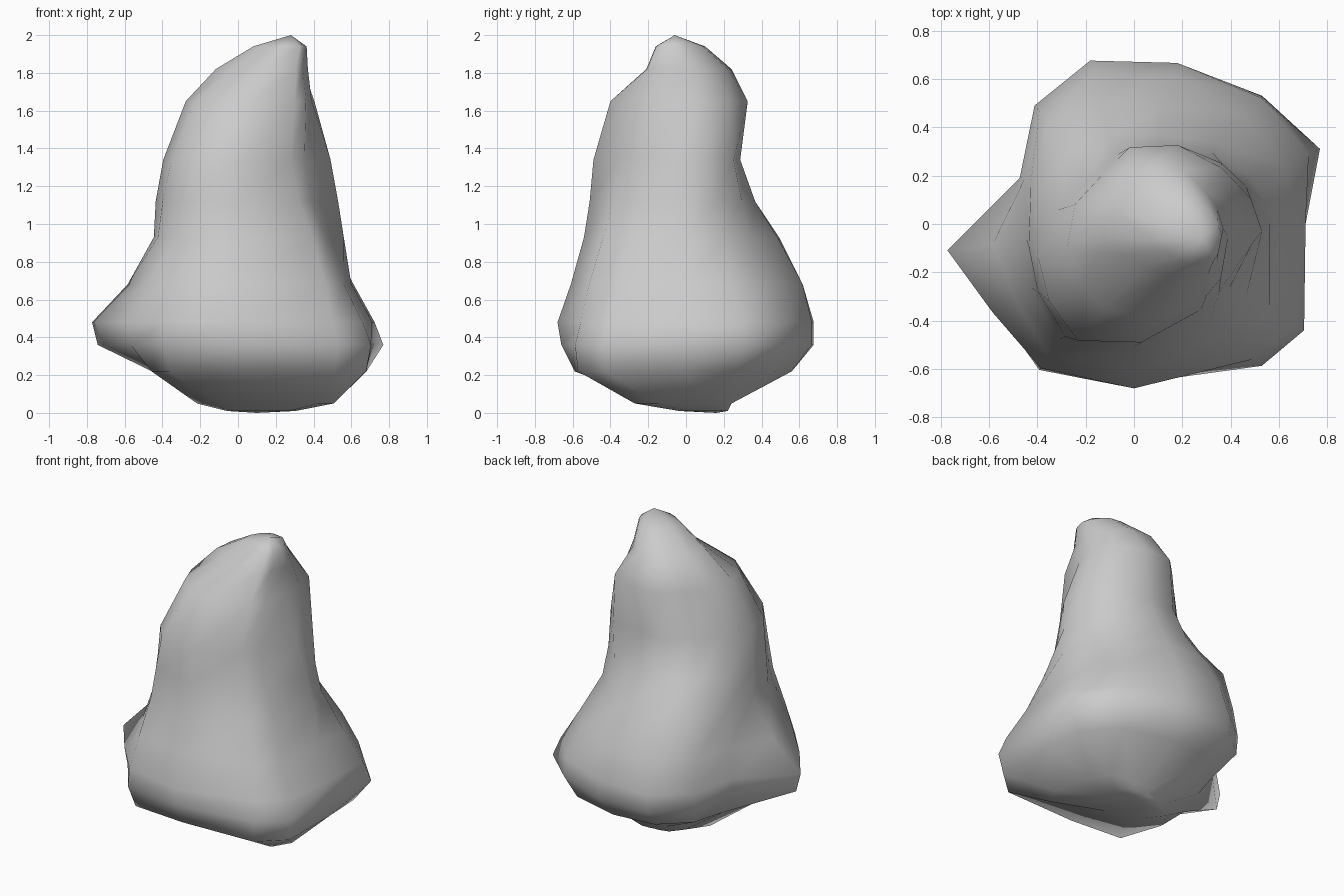
import bpy
import bmesh
from math import radians, cos, sin
from mathutils import Vector

# Remove the default cube only
default_cube = bpy.data.objects.get("Cube")
if default_cube:
    bpy.data.objects.remove(default_cube, do_unlink=True)


def make_material(name, colour):
    material = bpy.data.materials.new(name)
    material.use_nodes = True
    material.diffuse_color = colour
    material.node_tree.nodes["Principled BSDF"].inputs["Base Color"].default_value = colour
    return material


# Bearings of the boulder's corners and faces, in degrees from +x
BEARINGS = (0, 22, 45, 75, 105, 130, 158, 188, 212, 237, 270, 312, 328)

# Centre of each cross-section, from the underside to the shoulder
CENTRES = (
    (.1, .1, .05), (0, 0, .22), (0, 0, .36), (0, 0, .48), (0, 0, .68),
    (0, 0, .93), (0, -.03, 1.12), (.03, -.08, 1.34), (.08, -.05, 1.65),
    (.14, -.02, 1.82),
)

# Radius of each cross-section along the bearings, in hundredths
SECTIONS = (
    (33, 27, 20, 14, 13, 16, 24, 32, 28, 25, 24, 50, 48),
    (68, 72, 67, 58, 55, 49, 41, 46, 54, 67, 59, 77, 80),
    (71, 83, 75, 69, 70, 63, 50, 75, 67, 72, 66, 79, 83),
    (71, 78, 74, 69, 70, 64, 51, 78, 69, 71, 68, 75, 78),
    (60, 66, 64, 64, 64, 61, 49, 59, 58, 65, 61, 69, 66),
    (56, 52, 48, 50, 51, 55, 46, 45, 50, 57, 54, 59, 55),
    (53, 50, 46, 41, 41, 42, 42, 44, 47, 52, 48, 48, 46),
    (46, 49, 47, 38, 38, 34, 37, 43, 45, 48, 41, 37, 38),
    (31, 35, 40, 39, 38, 33, 35, 36, 36, 36, 35, 33, 33),
    (23, 22, 22, 25, 27, 27, 26, 26, 20, 18, 19, 25, 24),
)


def section_points(centre, radii):
    """Points of one closed cross-section around its centre."""
    return [
        Vector(centre) + Vector((cos(radians(a)), sin(radians(a)), 0)) * r / 100
        for a, r in zip(BEARINGS, radii)
    ]


def add_ring(bm, centre, radii, scale=1.0):
    points = section_points(centre, [r * scale for r in radii])
    return [bm.verts.new(point) for point in points]


def bridge(bm, lower, upper):
    """Skin the band between two neighbouring rings."""
    count = len(lower)
    for i in range(count):
        j = (i + 1) % count
        bm.faces.new((lower[i], lower[j], upper[j], upper[i]))


def close_with_fan(bm, ring, tip):
    """Close an end ring to a single point."""
    tip_vert = bm.verts.new(tip)
    for i, vert in enumerate(ring):
        bm.faces.new((vert, ring[(i + 1) % len(ring)], tip_vert))


# Boulder: lofted sections with a small foot and a blunt off-centre peak
bm = bmesh.new()
foot_ring = add_ring(bm, (.1, .15, .01), SECTIONS[0], .5)
body_rings = [add_ring(bm, c, r) for c, r in zip(CENTRES, SECTIONS)]
peak_ring = add_ring(bm, (.23, -.05, 1.94), SECTIONS[-1], .58)
rings = [foot_ring] + body_rings + [peak_ring]
for lower_ring, upper_ring in zip(rings, rings[1:]):
    bridge(bm, lower_ring, upper_ring)
close_with_fan(bm, foot_ring, (.1, .16, 0))
close_with_fan(bm, peak_ring, (.28, -.06, 2))
bmesh.ops.recalc_face_normals(bm, faces=bm.faces)

# Soft shading over the whole stone
for face in bm.faces:
    face.smooth = True

mesh = bpy.data.meshes.new("boulder")
bm.to_mesh(mesh)
bm.free()
mesh.materials.append(make_material("stone grey", (.6, .6, .6, 1)))
boulder = bpy.data.objects.new("boulder", mesh)
bpy.context.collection.objects.link(boulder)
